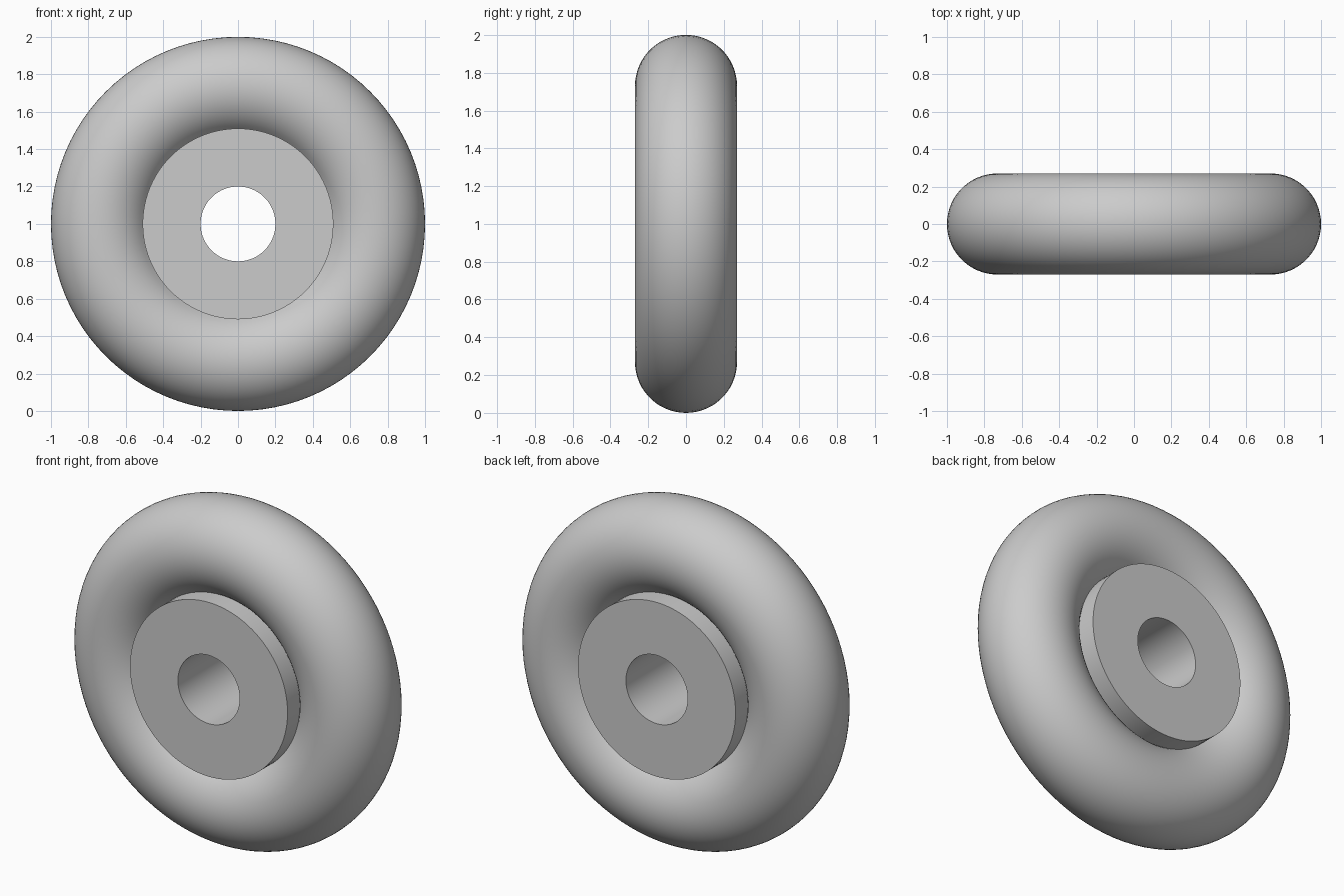
import bpy
import bmesh
from math import acos, cos, sin, pi, radians

if "Cube" in bpy.data.objects:
    bpy.data.objects.remove(bpy.data.objects["Cube"])

SEGMENTS = 96
RING_RADIUS, TUBE_RADIUS = 0.73, 0.27
HUB_RADIUS, BORE_RADIUS, HUB_HALF_DEPTH = 0.51, 0.2, 0.27

grey = bpy.data.materials.new("plain grey")
grey.use_nodes = True
grey.diffuse_color = (0.6, 0.6, 0.6, 1)
grey.node_tree.nodes["Principled BSDF"].inputs["Base Color"].default_value = grey.diffuse_color


def lathe(name, profile, closed):
    """Spin a profile of (radius, depth) points about the wheel's y axis."""
    bm = bmesh.new()
    verts = [bm.verts.new((r, y, 0)) for r, y in profile]
    edges = [bm.edges.new(pair) for pair in zip(verts, verts[1:])]
    if closed:
        edges.append(bm.edges.new((verts[-1], verts[0])))
    bmesh.ops.spin(bm, geom=verts + edges, cent=(0, 0, 0), axis=(0, 1, 0),
                   angle=2 * pi, steps=SEGMENTS, use_merge=True)
    bmesh.ops.remove_doubles(bm, verts=bm.verts, dist=1e-5)
    bmesh.ops.recalc_face_normals(bm, faces=bm.faces)
    mesh = bpy.data.meshes.new(name)
    bm.to_mesh(mesh)
    bm.free()
    mesh.materials.append(grey)
    obj = bpy.data.objects.new(name, mesh)
    obj.location.z = RING_RADIUS + TUBE_RADIUS
    bpy.context.collection.objects.link(obj)
    bpy.ops.object.select_all(action="DESELECT")
    obj.select_set(True)
    bpy.context.view_layer.objects.active = obj
    bpy.ops.object.shade_smooth_by_angle(angle=radians(30))
    return obj


# Round tyre, running from one side of the hub wall around to the other
limit = acos((HUB_RADIUS - RING_RADIUS) / TUBE_RADIUS)
steps = 48
angles = [limit * (2 * i / steps - 1) for i in range(steps + 1)]
lathe("tyre", [(RING_RADIUS + TUBE_RADIUS * cos(a), TUBE_RADIUS * sin(a))
               for a in angles], closed=False)

# Flat-faced hub with a straight bore
lathe("hub", [(BORE_RADIUS, -HUB_HALF_DEPTH), (HUB_RADIUS, -HUB_HALF_DEPTH),
              (HUB_RADIUS, HUB_HALF_DEPTH), (BORE_RADIUS, HUB_HALF_DEPTH)],
      closed=True)

# Keep the open tyre shell facing outward
tyre = bpy.data.objects["tyre"].data
outer = max(tyre.polygons, key=lambda p: p.center.x)
if outer.normal.x < 0:
    tyre.flip_normals()
